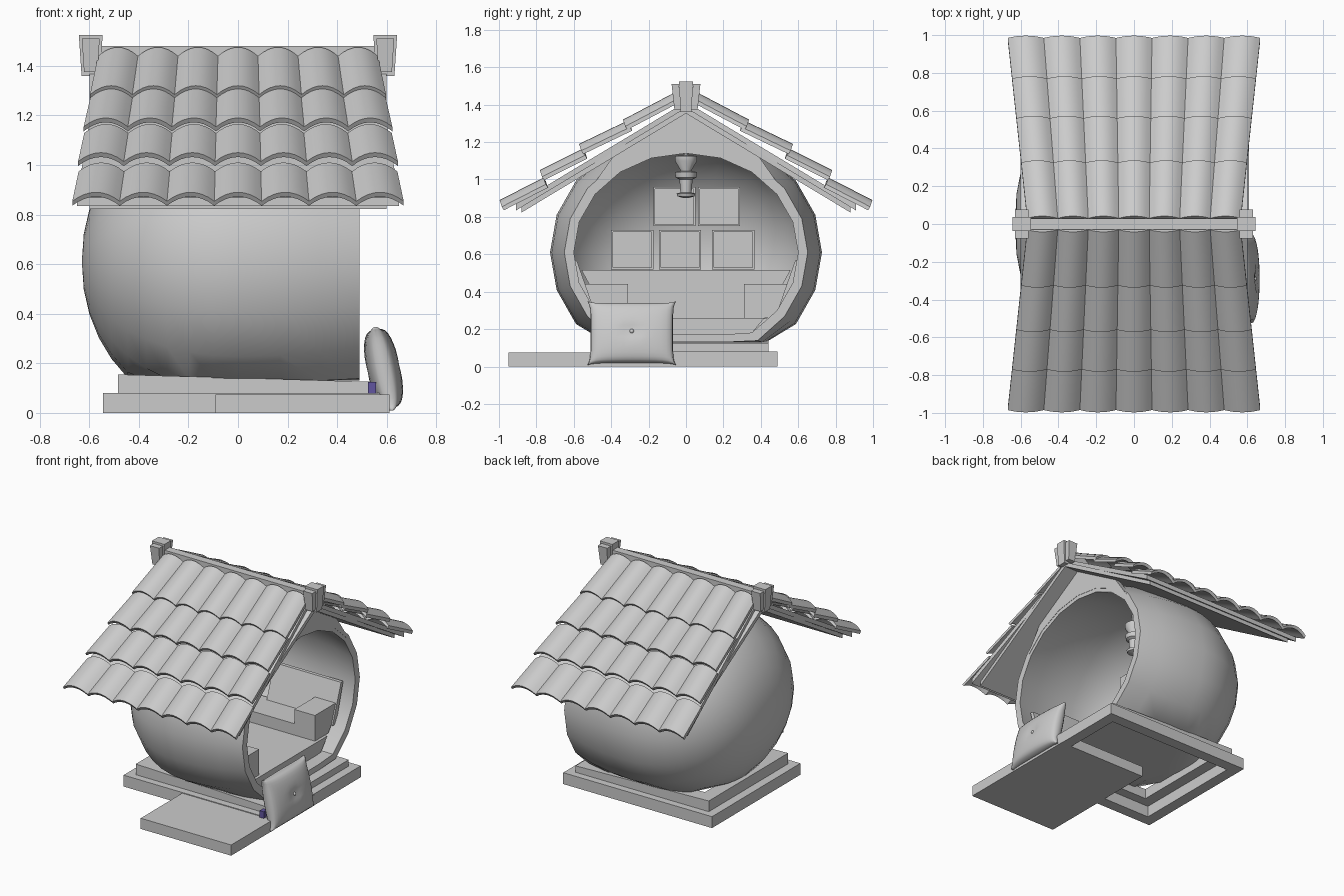
import bpy, bmesh
from math import sin, cos, pi, sqrt, radians
from mathutils import Matrix, Vector

if "Cube" in bpy.data.objects:
    bpy.data.objects.remove(bpy.data.objects["Cube"])


def finish(name, bm, smooth=None):
    bmesh.ops.recalc_face_normals(bm, faces=bm.faces)
    me = bpy.data.meshes.new(name)
    bm.to_mesh(me)
    bm.free()
    ob = bpy.data.objects.new(name, me)
    bpy.context.collection.objects.link(ob)
    if smooth:
        bpy.ops.object.select_all(action='DESELECT')
        bpy.context.view_layer.objects.active = ob
        ob.select_set(True)
        bpy.ops.object.shade_smooth_by_angle(angle=radians(smooth))
    return ob


def hulls(name, groups):
    """One object made of several convex blocks."""
    bm = bmesh.new()
    for pts in groups:
        bmesh.ops.convex_hull(bm, input=[bm.verts.new(p) for p in pts])
    bmesh.ops.dissolve_limit(bm, angle_limit=0.01, verts=bm.verts, edges=bm.edges)
    return finish(name, bm)


def blk(x0, x1, y0, y1, z0, z1):
    return [(x, y, z) for x in (x0, x1) for y in (y0, y1) for z in (z0, z1)]


def mirror_y(ob):
    m = ob.modifiers.new("mirror", 'MIRROR')
    m.use_axis = (False, True, False)


def loft(name, rings, smooth):
    """Skin a list of closed point rings."""
    bm = bmesh.new()
    vr = [[bm.verts.new(p) for p in r] for r in rings]
    for a, b in zip(vr, vr[1:]):
        for i in range(len(a)):
            j = (i + 1) % len(a)
            bm.faces.new((a[i], a[j], b[j], b[i]))
    bmesh.ops.remove_doubles(bm, verts=bm.verts, dist=0.0005)
    return finish(name, bm, smooth)


# Barrel shell: rounded at the back, cut open at +x
CZ, N = 0.61, 20


def ring(x, ky, kz, ry, rz, zmin):
    return [(x, ky * ry * cos(2 * pi * i / N), max(CZ + kz * rz * sin(2 * pi * i / N), zmin))
            for i in range(N)]


def shell(xl, ry, rz, zmin):
    out = [[(-xl, 0, CZ)] * N]
    for i in range(1, 11):
        t = pi / 2 * i / 10
        out.append(ring(-xl * cos(t), sin(t) ** 0.82, sin(t) ** 0.95, ry, rz, zmin))
    for x in (0.17, 0.33, 0.49):
        k = sqrt(1 - (x / 1.1) ** 2)
        out.append(ring(x, k, k, ry, rz, zmin))
    return out


loft("barrel_shell", shell(0.63, 0.727, 0.651, 0.13) + shell(0.585, 0.67, 0.592, 0.17)[::-1], 35)

# Gable wall between opening and roof
bm = bmesh.new()
prev = None
for i in range(2, 9):
    a = 2 * pi * i / N
    y, z = 0.625 * cos(a), CZ + 0.558 * sin(a)
    top = z + 0.02 if i in (2, 8) else 1.375 - 0.6 * abs(y)
    quad = [bm.verts.new(p) for p in ((0.492, y, z), (0.492, y, top), (0.45, y, top), (0.45, y, z))]
    if prev:
        for k in range(4):
            bm.faces.new((prev[k], prev[k - 1], quad[k - 1], quad[k]))
    prev = quad
finish("gable_wall", bm)


# Plinth frames and entrance step
def frame(x0, x1, y, w, z0, zl, zr):
    def zt(x):
        return zl + (zr - zl) * (x - x0) / (x1 - x0)

    def b(xa, xb, ya, yb):
        return [(x, yy, z) for x in (xa, xb) for yy in (ya, yb) for z in (z0, zt(x))]
    return [b(x0, x1, -y, -y + w), b(x0, x1, y - w, y),
            b(x0, x0 + w, -y + w, y - w), b(x1 - w, x1, -y + w, y - w)]


hulls("plinth_lower", frame(-0.545, 0.61, 0.49, 0.08, 0, 0.08, 0.08))
hulls("plinth_upper", frame(-0.485, 0.55, 0.44, 0.1, 0.08, 0.155, 0.125))
hulls("entrance_step", [blk(-0.09, 0.612, -0.95, -0.02, 0, 0.075)])

# Roof tiles: four overlapping rows of seven arched tiles
rows = [(0.985, 0.89, 0.75, 1.01), (0.77, 1.05, 0.54, 1.165),
        (0.56, 1.19, 0.30, 1.315), (0.325, 1.32, 0.03, 1.475)]
COLS, SEG = 7, 8
TOT = COLS * SEG
for r, (ya, za, yb, zb) in enumerate(rows):
    bm = bmesh.new()
    lines = []
    for y, z, d in ((ya, za, 0), (yb, zb, 0), (yb, zb, 1), (ya, za, 1)):
        w = 0.562 + 0.108 * y
        line = []
        for i in range(TOT + 1):
            u = (i % SEG) / SEG * 2 - 1
            line.append(bm.verts.new((w * (2 * i / TOT - 1), y + 0.012 * (1 - u * u) - 0.012 * d,
                                      z - 0.036 * u * u - 0.018 * d)))
        lines.append(line)
    for k in range(4):
        a, b = lines[k], lines[(k + 1) % 4]
        for i in range(TOT):
            bm.faces.new((a[i], a[i + 1], b[i + 1], b[i]))
    for e in (0, TOT):
        bm.faces.new([ln[e] for ln in lines])
    mirror_y(finish(f"roof_tiles_row_{r + 1}", bm, 30))


# Roof boards under the tiles
def slab(w0, w1, z0, y1, z1, t):
    return [(sx * w, y, z - d) for w, y, z in ((w0, 0, z0), (w1, y1, z1)) for sx in (-1, 1) for d in (0, t)]


mirror_y(hulls("roof_board_outer", [slab(0.56, 0.65, 1.415, 0.91, 0.868, 0.034)]))
mirror_y(hulls("roof_board_inner", [slab(0.60, 0.60, 1.385, 0.88, 0.855, 0.032)]))

# Ridge beam and end caps
hulls("ridge_beam", [blk(-0.56, 0.56, -0.028, 0.028, 1.38, 1.48)])
for s, nm in ((-1, "back"), (1, "front")):
    def cap(y0b, y1b, y0t, y1t, xb, xt, z0, z1):
        return [(s * 0.594 + d * x, y, z) for d in (-1, 1)
                for x, z, ya, yb in ((xb, z0, y0b, y1b), (xt, z1, y0t, y1t)) for y in (ya, yb)]
    hulls("ridge_cap_" + nm, [cap(-0.03, 0.03, -0.037, 0.037, 0.037, 0.048, 1.36, 1.525),
                              cap(0.03, 0.062, 0.037, 0.077, 0.027, 0.036, 1.375, 1.51),
                              cap(-0.062, -0.03, -0.077, -0.037, 0.027, 0.036, 1.375, 1.51)])

# Interior floor, side seats with front arms, leaning backrests and back bench
hulls("floor_platform", [[(x, s * y, z) for s in (-1, 1) for x, y, z in
                          ((0.40, 0.34, 0.165), (0.40, 0.42, 0.26), (-0.25, 0.25, 0.2), (-0.28, 0.38, 0.26))]])
hulls("back_bench", [[(x, s * y, z) for s in (-1, 1) for x, y, z in
                      ((-0.22, 0.42, 0.26), (-0.22, 0.56, 0.517), (-0.3, 0.38, 0.26), (-0.3, 0.54, 0.517))]])
mirror_y(hulls("side_seat", [blk(-0.22, 0.3, 0.31, 0.46, 0.255, 0.34) + [(x, 0.54, 0.34) for x in (-0.22, 0.3)]]))
mirror_y(hulls("seat_arm", [blk(0.22, 0.38, 0.31, 0.46, 0.26, 0.44) +
                            [(x, 0.585, 0.44) for x in (0.22, 0.38)]]))
mirror_y(hulls("side_backrest", [[(x, y, z) for x in (-0.13, 0.39) for y, z in
                                  ((0.49, 0.3), (0.53, 0.3), (0.585, 0.57), (0.61, 0.57))]]))

# Framed panels on the back wall
for i, (y0, z0, x) in enumerate([(-0.40, 0.52, -0.40), (-0.145, 0.52, -0.41), (0.14, 0.52, -0.40),
                                 (-0.175, 0.75, -0.36), (0.065, 0.75, -0.36)]):
    b, y1, z1 = 0.01, y0 + 0.225, z0 + 0.21
    hulls(f"wall_panel_{i + 1}", [blk(x, x + 0.015, y0 + b, y1 - b, z0 + b, z1 - b),
                                  blk(x, x + 0.025, y0, y1, z0, z0 + b), blk(x, x + 0.025, y0, y1, z1 - b, z1),
                                  blk(x, x + 0.025, y0, y0 + b, z0 + b, z1 - b),
                                  blk(x, x + 0.025, y1 - b, y1, z0 + b, z1 - b)])

# Hanging lamp
prof = [(0, 1.21), (0.012, 1.21), (0.012, 1.13), (0.06, 1.125), (0.06, 1.10), (0.03, 1.05), (0.03, 1.045),
        (0.06, 1.04), (0.055, 1.01), (0.035, 1.0), (0.03, 0.93), (0.05, 0.925), (0.045, 0.91), (0.012, 0.9), (0, 0.9)]
loft("hanging_lamp", [[(r * cos(pi * i / 6), r * sin(pi * i / 6), z) for i in range(12)] for r, z in prof], 35)

# Pillow leaning by the entrance
M = Matrix.Translation((0.587, -0.29, 0.178)) @ Matrix.Rotation(radians(-12), 4, 'Y')
bm = bmesh.new()
K = 16
for side in (-1, 1):
    g = {}
    for i in range(K + 1):
        for j in range(K + 1):
            u, v = -cos(pi * i / K), -cos(pi * j / K)
            t = 0.068 * (max(0, (1 - u * u) * (1 - v * v))) ** 0.3
            t -= 0.015 * max(0, 1 - (u * u + v * v) / 0.08)
            p = Vector((side * t, 0.238 * u * (1 - 0.07 * (1 - v ** 8)), 0.175 * v * (1 - 0.07 * (1 - u ** 8))))
            g[i, j] = bm.verts.new(M @ p)
    for i in range(K):
        for j in range(K):
            bm.faces.new((g[i, j], g[i + 1, j], g[i + 1, j + 1], g[i, j + 1]))
bmesh.ops.remove_doubles(bm, verts=bm.verts, dist=0.0004)
finish("pillow", bm, 75)
bm = bmesh.new()
bmesh.ops.create_uvsphere(bm, u_segments=10, v_segments=6, radius=0.012,
                          matrix=M @ Matrix.Translation((0.053, 0, 0)))
finish("pillow_button", bm, 60)

# Small coloured block beside the pillow
ob = hulls("small_block", [blk(0.525, 0.557, -0.51, -0.47, 0.078, 0.125)])
mat = bpy.data.materials.new("violet")
mat.diffuse_color = (0.12, 0.09, 0.35, 1)
mat.use_nodes = True
mat.node_tree.nodes["Principled BSDF"].inputs["Base Color"].default_value = mat.diffuse_color
ob.data.materials.append(mat)
